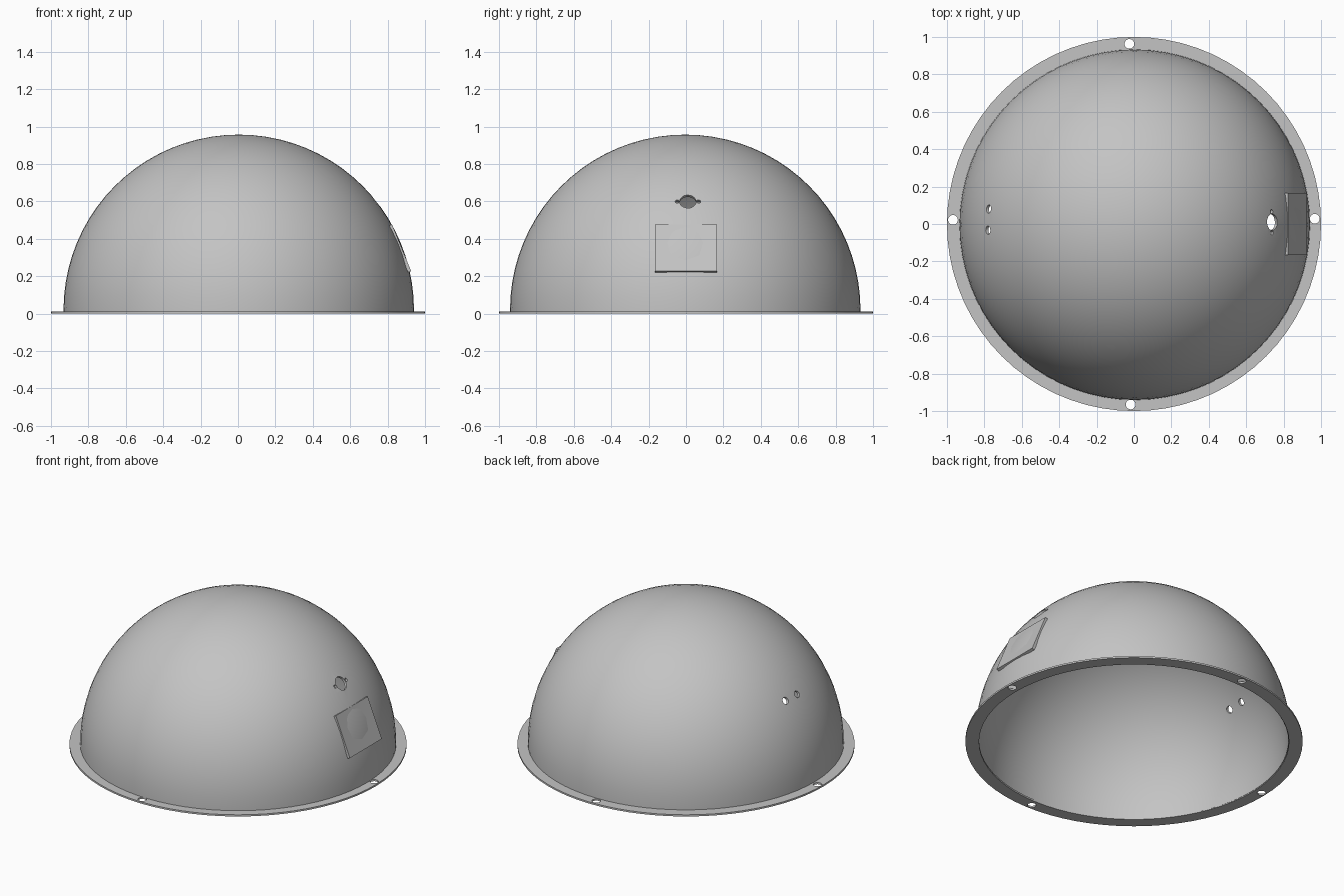
import bpy, bmesh, math
from mathutils import Vector

if "Cube" in bpy.data.objects:
    bpy.data.objects.remove(bpy.data.objects["Cube"])

R, WALL, SEG = 0.937, 0.016, 72
CENTRE = Vector((0.004, -0.004, 0.02))

grey = bpy.data.materials.new("light_grey")
grey.use_nodes = True
grey.diffuse_color = (0.55, 0.55, 0.55, 1)
grey.node_tree.nodes["Principled BSDF"].inputs["Base Color"].default_value = (0.55, 0.55, 0.55, 1)


def make(name, bm, loc=(0, 0, 0)):
    bmesh.ops.recalc_face_normals(bm, faces=bm.faces)
    me = bpy.data.meshes.new(name)
    bm.to_mesh(me)
    bm.free()
    me.materials.append(grey)
    ob = bpy.data.objects.new(name, me)
    ob.location = loc
    bpy.context.collection.objects.link(ob)
    return ob


def lathe(name, profile, loc=(0, 0, 0)):
    """Spin a closed (radius, height) profile round z."""
    bm = bmesh.new()
    vs = [bm.verts.new((r, 0, z)) for r, z in profile]
    es = [bm.edges.new((vs[i - 1], vs[i])) for i in range(len(vs))]
    bmesh.ops.spin(bm, geom=vs + es, axis=(0, 0, 1), cent=(0, 0, 0),
                   angle=math.tau, steps=SEG)
    bmesh.ops.remove_doubles(bm, verts=bm.verts, dist=1e-5)
    # drop the axis edge left by profiles that reach the centre
    bmesh.ops.delete(bm, geom=[e for e in bm.edges if not e.link_faces], context='EDGES')
    return make(name, bm, loc)


def drill(target, point, direction, radius, depth=0.12):
    """Cut a round hole through the target."""
    bm = bmesh.new()
    bmesh.ops.create_cone(bm, cap_ends=True, segments=24, radius1=radius,
                          radius2=radius, depth=depth)
    cutter = make("hole_cutter", bm, point)
    cutter.rotation_euler = Vector(direction).to_track_quat('Z', 'Y').to_euler()
    cutter.hide_render = True
    mod = target.modifiers.new("hole", 'BOOLEAN')
    mod.operation, mod.solver, mod.object = 'DIFFERENCE', 'EXACT', cutter
    bpy.context.view_layer.objects.active = target
    bpy.ops.object.modifier_apply(modifier=mod.name)
    bpy.data.objects.remove(cutter)


def smooth(ob):
    bpy.ops.object.select_all(action='DESELECT')
    ob.select_set(True)
    bpy.context.view_layer.objects.active = ob
    bpy.ops.object.shade_smooth_by_angle(angle=math.radians(30))


# Hollow dome
def arc(r, n=20):
    return [(r * math.cos(a), r * math.sin(a))
            for a in (math.pi / 2 * i / n for i in range(n))] + [(0, r)]


low = 0.005 - CENTRE.z
dome = lathe("dome_shell", [(R, low)] + arc(R) + arc(R - WALL)[::-1] + [(R - WALL, low)], CENTRE)

# Sensor opening with a small hole on each side, and a pair of holes opposite
for x, y, r in ((1, 0.01, 0.044), (1, -0.047, 0.011), (1, 0.067, 0.011),
                (-1, 0.08, 0.022), (-1, -0.033, 0.022)):
    z = 0.60 if x > 0 else 0.53
    dz, dy = z - CENTRE.z, y - CENTRE.y
    out = Vector((x * math.sqrt(R * R - dz * dz - dy * dy), dy, dz))
    axis = Vector((out.x, 0, out.z))
    drill(dome, CENTRE + out, axis, r)
smooth(dome)

# Flat mounting flange with four bolt holes
flange = lathe("base_flange", [(0.919, 0), (1, 0), (1, 0.011), (0.919, 0.011)])
for x, y in ((-0.025, 0.963), (-0.968, 0.022), (0.966, 0.028), (-0.018, -0.965)):
    drill(flange, (x, y, 0), (0, 0, 1), 0.026)
smooth(flange)

# Flat square hatch plate set into the side of the dome
top, bottom = Vector((0.823, 0, 0.476)), Vector((0.925, 0, 0.226))
slope = top - bottom
bm = bmesh.new()
bmesh.ops.create_cube(bm, size=1)
bmesh.ops.scale(bm, vec=(0.018, 0.33, slope.length), verts=bm.verts)
normal = Vector((slope.z, 0, -slope.x)).normalized()
hatch = make("hatch_plate", bm, (top + bottom) / 2 - normal * 0.008)
hatch.rotation_euler.y = math.atan2(slope.x, slope.z)
